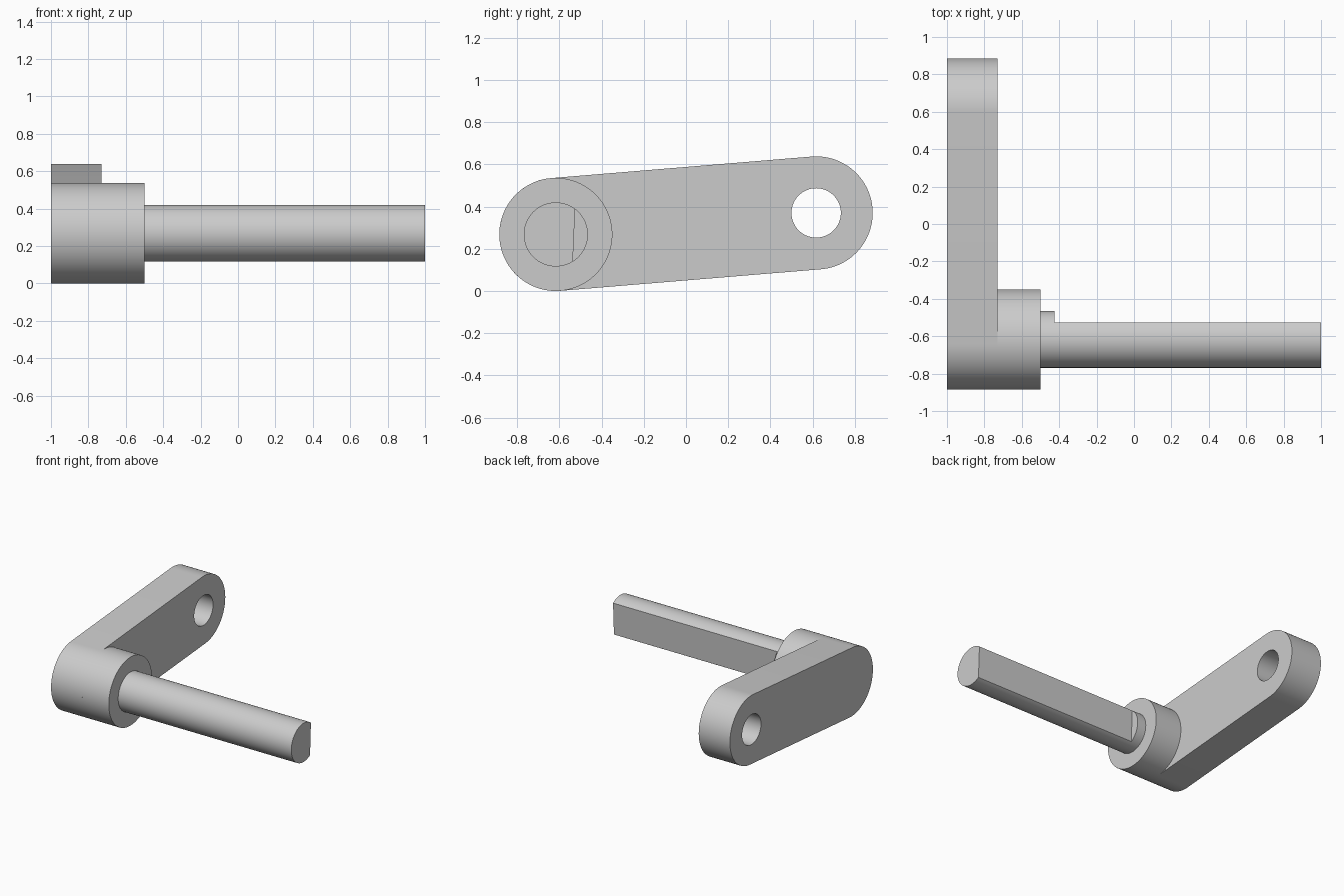
import bpy, bmesh
from math import sin, cos, pi, atan2, radians
from mathutils import Matrix

cube = bpy.data.objects.get("Cube")
if cube:
    bpy.data.objects.remove(cube, do_unlink=True)

GREY = (0.6, 0.6, 0.6, 1)
metal = bpy.data.materials.new("grey metal")
metal.use_nodes = True
metal.diffuse_color = GREY
metal.node_tree.nodes["Principled BSDF"].inputs["Base Color"].default_value = GREY

PIVOT = (-0.617, 0.268)   # (y, z) of the shaft axis
TIP = (0.617, 0.37)       # (y, z) of the hole axis
END_R, SHAFT_R, HOLE_R = 0.268, 0.152, 0.117


def arc(centre, r, start, sweep, n):
    return [(centre[0] + r * cos(start + sweep * i / n),
             centre[1] + r * sin(start + sweep * i / n)) for i in range(n + 1)]


def circle(centre, r, n=96):
    return arc(centre, r, 0, 2 * pi, n)[:-1]


def finish(name, bm):
    bmesh.ops.recalc_face_normals(bm, faces=bm.faces)
    mesh = bpy.data.meshes.new(name)
    bm.to_mesh(mesh)
    bm.free()
    mesh.materials.append(metal)
    ob = bpy.data.objects.new(name, mesh)
    bpy.context.collection.objects.link(ob)
    return ob


def prism(name, profile, x0, x1, open_back=False):
    """Extrude a (y, z) profile along x."""
    bm = bmesh.new()
    base = bm.faces.new([bm.verts.new((x0, y, z)) for y, z in profile])
    new = bmesh.ops.extrude_face_region(bm, geom=[base], use_keep_orig=True)["geom"]
    verts = [v for v in new if isinstance(v, bmesh.types.BMVert)]
    bmesh.ops.translate(bm, verts=verts, vec=(x1 - x0, 0, 0))
    bmesh.ops.recalc_face_normals(bm, faces=bm.faces)
    if open_back:
        bmesh.ops.delete(bm, geom=[base], context='FACES_ONLY')
    return finish(name, bm)


def select(ob):
    bpy.ops.object.select_all(action='DESELECT')
    ob.select_set(True)
    bpy.context.view_layer.objects.active = ob


def cut(ob, cutter):
    cutter.hide_render = True
    mod = ob.modifiers.new("cut", 'BOOLEAN')
    mod.operation, mod.solver, mod.object = 'DIFFERENCE', 'EXACT', cutter
    select(ob)
    bpy.ops.object.modifier_apply(modifier=mod.name)
    bpy.data.objects.remove(cutter, do_unlink=True)


# Arm: two round ends joined by tangents, with a through hole
slope = atan2(TIP[1] - PIVOT[1], TIP[0] - PIVOT[0])
outline = (arc(TIP, END_R, slope - pi / 2, pi, 48)
           + arc(PIVOT, END_R, slope + pi / 2, pi, 48))
arm = prism("crank_arm", outline, -1, -0.73)
cut(arm, prism("hole_cutter", circle(TIP, HOLE_R, 64), -1.2, -0.5))

# Round boss standing on the arm
boss = prism("boss", circle(PIVOT, END_R), -0.73, -0.5, open_back=True)

# Shaft with a long, slightly tilted flat on its rear side
shaft = prism("shaft", circle(PIVOT, SHAFT_R, 64), -0.51, 1)
bm = bmesh.new()
place = (Matrix.Translation((0, *PIVOT)) @ Matrix.Rotation(radians(-2.5), 4, 'X')
         @ Matrix.Translation((0.5, 0.286, 0)) @ Matrix.Diagonal((1.85, 0.4, 0.8, 1)))
bmesh.ops.create_cube(bm, size=1, matrix=place)
cut(shaft, finish("flat_cutter", bm))

for ob in (arm, boss, shaft):
    select(ob)
    bpy.ops.object.shade_smooth_by_angle(angle=radians(30))
